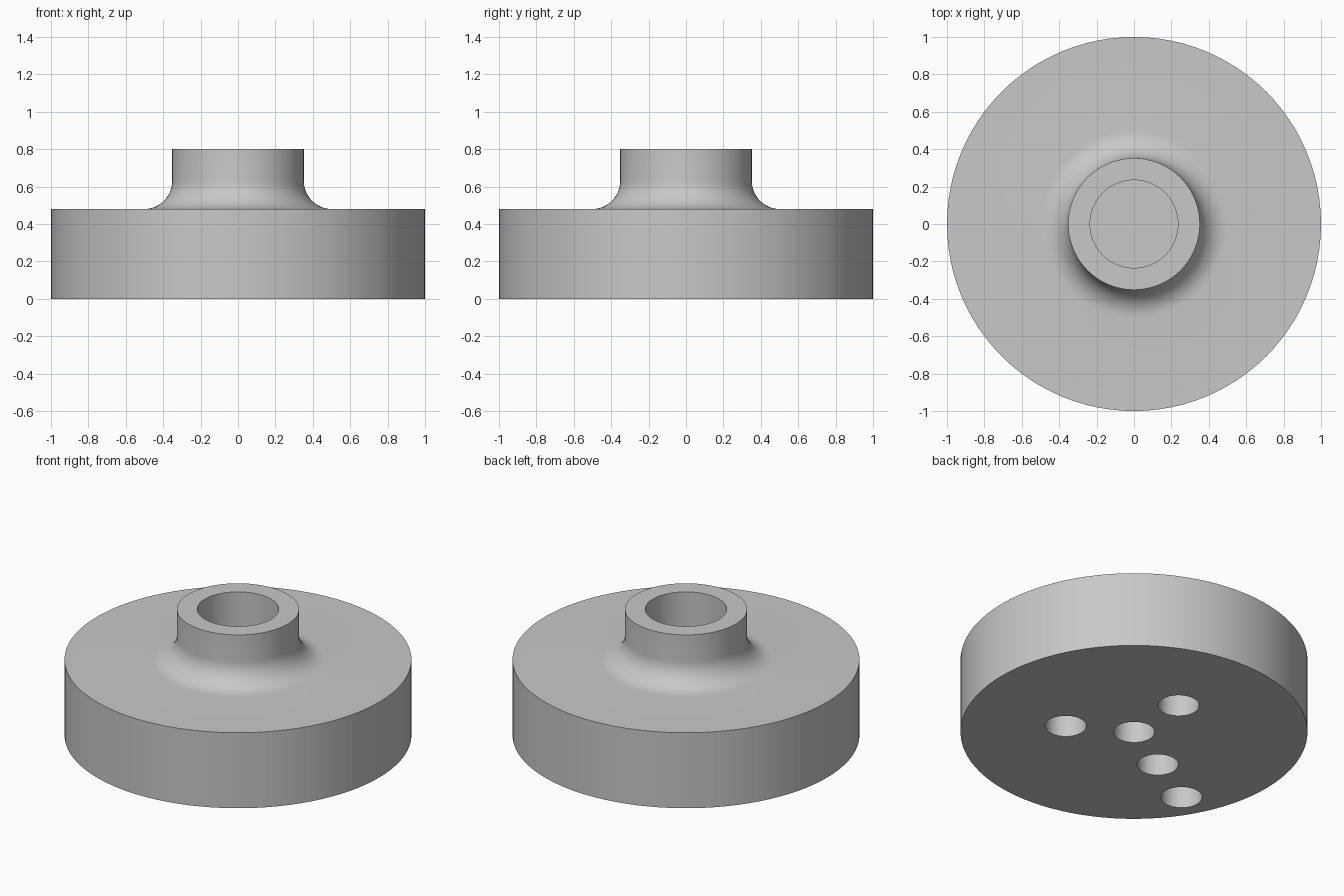
import bpy, bmesh, math

if "Cube" in bpy.data.objects:
    bpy.data.objects.remove(bpy.data.objects["Cube"])

SEG = 96
gray = bpy.data.materials.new("plain_gray")
gray.diffuse_color = (0.58, 0.58, 0.58, 1)
gray.use_nodes = True
gray.node_tree.nodes["Principled BSDF"].inputs["Base Color"].default_value = gray.diffuse_color


def lathe(name, profile):
    """Revolve an (r, z) profile about the z axis; it starts and ends on the axis."""
    bm = bmesh.new()
    verts = [bm.verts.new((r, 0, z)) for r, z in profile]
    edges = [bm.edges.new(pair) for pair in zip(verts, verts[1:])]
    bmesh.ops.spin(bm, geom=verts + edges, cent=(0, 0, 0), axis=(0, 0, 1),
                   angle=math.tau, steps=SEG, use_merge=False)
    bmesh.ops.remove_doubles(bm, verts=bm.verts, dist=1e-4)
    bmesh.ops.recalc_face_normals(bm, faces=bm.faces)
    mesh = bpy.data.meshes.new(name)
    bm.to_mesh(mesh)
    bm.free()
    obj = bpy.data.objects.new(name, mesh)
    bpy.context.collection.objects.link(obj)
    mesh.materials.append(gray)
    return obj


# Disc with a filleted hub and a blind bore in the top
R, DISC, TOP, HUB, BORE, FIL = 1.0, 0.48, 0.80, 0.352, 0.235, 0.15
fillet = [(HUB + FIL - FIL * math.sin(a), DISC + FIL - FIL * math.cos(a))
          for a in (math.radians(90 * i / 12) for i in range(13))]
profile = [(0, 0), (R, 0), (R, DISC)] + fillet + [
    (HUB, TOP), (BORE, TOP), (BORE, DISC), (0, DISC)]
body = lathe("hub_disc", profile)

# Blind holes in the underside: centre, ring of three, one further out
HOLE, DEPTH = 0.119, 0.24
bm = bmesh.new()
for r, deg in [(0, 0), (0.4, -30), (0.4, 90), (0.4, 210), (0.8, 210)]:
    a = math.radians(deg)
    made = bmesh.ops.create_cone(bm, cap_ends=True, segments=48, radius1=HOLE,
                                 radius2=HOLE, depth=2 * DEPTH)
    bmesh.ops.translate(bm, verts=made["verts"],
                        vec=(r * math.cos(a), r * math.sin(a), 0))
cut_mesh = bpy.data.meshes.new("hole_cutters")
bm.to_mesh(cut_mesh)
bm.free()
cut_mesh.materials.append(gray)
cutter = bpy.data.objects.new("hole_cutters", cut_mesh)
bpy.context.collection.objects.link(cutter)

mod = body.modifiers.new("holes", "BOOLEAN")
mod.operation = "DIFFERENCE"
mod.solver = "EXACT"
mod.object = cutter
bpy.context.view_layer.objects.active = body
body.select_set(True)
bpy.ops.object.modifier_apply(modifier=mod.name)
bpy.data.objects.remove(cutter)

# Smooth walls, sharp rims
bpy.ops.object.shade_smooth_by_angle(angle=math.radians(30))
